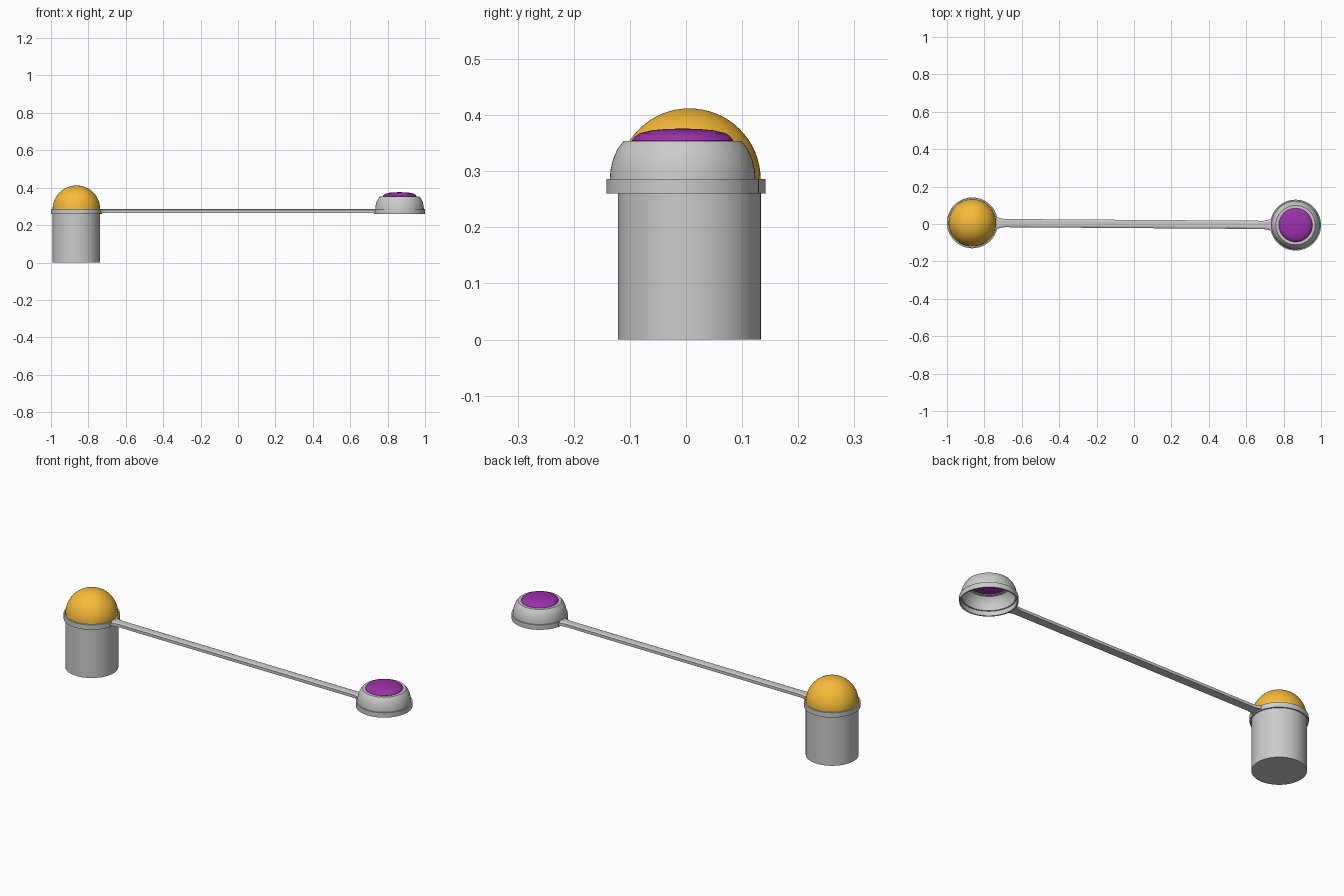
import bpy, bmesh, math

if "Cube" in bpy.data.objects:
    bpy.data.objects.remove(bpy.data.objects["Cube"])

CX, CY = 0.864, 0.006      # offsets of the two ends
RIM = 0.286                # top of both rings


def material(name, rgb):
    m = bpy.data.materials.new(name)
    m.diffuse_color = (*rgb, 1)
    m.use_nodes = True
    m.node_tree.nodes["Principled BSDF"].inputs["Base Color"].default_value = m.diffuse_color
    return m


def finish(name, bm, mat=None, smooth=True):
    bmesh.ops.recalc_face_normals(bm, faces=bm.faces)
    me = bpy.data.meshes.new(name)
    bm.to_mesh(me)
    bm.free()
    ob = bpy.data.objects.new(name, me)
    bpy.context.collection.objects.link(ob)
    if mat:
        me.materials.append(mat)
    if smooth:
        bpy.ops.object.select_all(action='DESELECT')
        bpy.context.view_layer.objects.active = ob
        ob.select_set(True)
        bpy.ops.object.shade_smooth_by_angle(angle=math.radians(32))
    return ob


def lathe(name, profile, x, y, mat=None, closed=False, steps=64):
    """Revolve an (r, z) profile about a vertical axis at x, y."""
    bm = bmesh.new()
    vs = [bm.verts.new((r, 0, z)) for r, z in profile]
    ends = vs[1:] + vs[:1] if closed else vs[1:]
    es = [bm.edges.new(p) for p in zip(vs, ends)]
    bmesh.ops.spin(bm, geom=vs + es, cent=(0, 0, 0), axis=(0, 0, 1),
                   angle=2 * math.pi, steps=steps)
    bmesh.ops.remove_doubles(bm, verts=bm.verts, dist=1e-5)
    bmesh.ops.translate(bm, verts=bm.verts, vec=(x, y, 0))
    return finish(name, bm, mat)


orange = material("orange", (0.93, 0.50, 0.04))
purple = material("purple", (0.33, 0.03, 0.40))

# container body and domed top
lathe("body", [(0, 0), (0.1275, 0), (0.1275, RIM), (0, RIM)], -CX, CY)
dome = [(0.127 * math.cos(a), RIM + 0.126 * math.sin(a))
        for a in (i * math.pi / 32 for i in range(16))]
lathe("dome", [(0, RIM)] + dome + [(0, RIM + 0.126)], -CX, CY, orange)

# retaining rings at both ends of the strap
for name, s in (("body_ring", -1), ("cap_ring", 1)):
    lathe(name, [(0.129, 0.26), (0.136, 0.26), (0.136, RIM), (0.129, RIM)],
          s * CX, -s * CY, closed=True)

# hollow cap shell with an opening on top
lathe("cap_shell", [(0.130, 0.284), (0.1285, 0.302), (0.124, 0.322),
                    (0.116, 0.340), (0.105, 0.354), (0.088, 0.354),
                    (0.088, 0.347), (0.100, 0.346), (0.111, 0.333),
                    (0.118, 0.318), (0.122, 0.300), (0.123, 0.284)],
      CX, -CY, closed=True)

# coloured insert in the cap
lathe("cap_insert", [(0, 0.350), (0.09, 0.350), (0.09, 0.355), (0.085, 0.362),
                     (0.076, 0.368), (0.055, 0.373), (0.028, 0.3755),
                     (0, 0.376)], CX, -CY, purple)

# connecting strap, flared where it meets each ring
bm = bmesh.new()
loops = []
for x, w in ((-0.732, 0.032), (-0.715, 0.026), (-0.69, 0.022),
             (0.69, 0.022), (0.715, 0.026), (0.732, 0.032)):
    y = -x / CX * CY
    loops.append([bm.verts.new((x, y + a * w, z)) for a, z in
                  ((-1, 0.266), (1, 0.266), (1, 0.281), (0.6, 0.2855),
                   (-0.6, 0.2855), (-1, 0.281))])
for a, b in zip(loops, loops[1:]):
    for i in range(6):
        j = (i + 1) % 6
        bm.faces.new((a[i], a[j], b[j], b[i]))
bm.faces.new(loops[0])
bm.faces.new(loops[-1])
finish("strap", bm, smooth=False)
